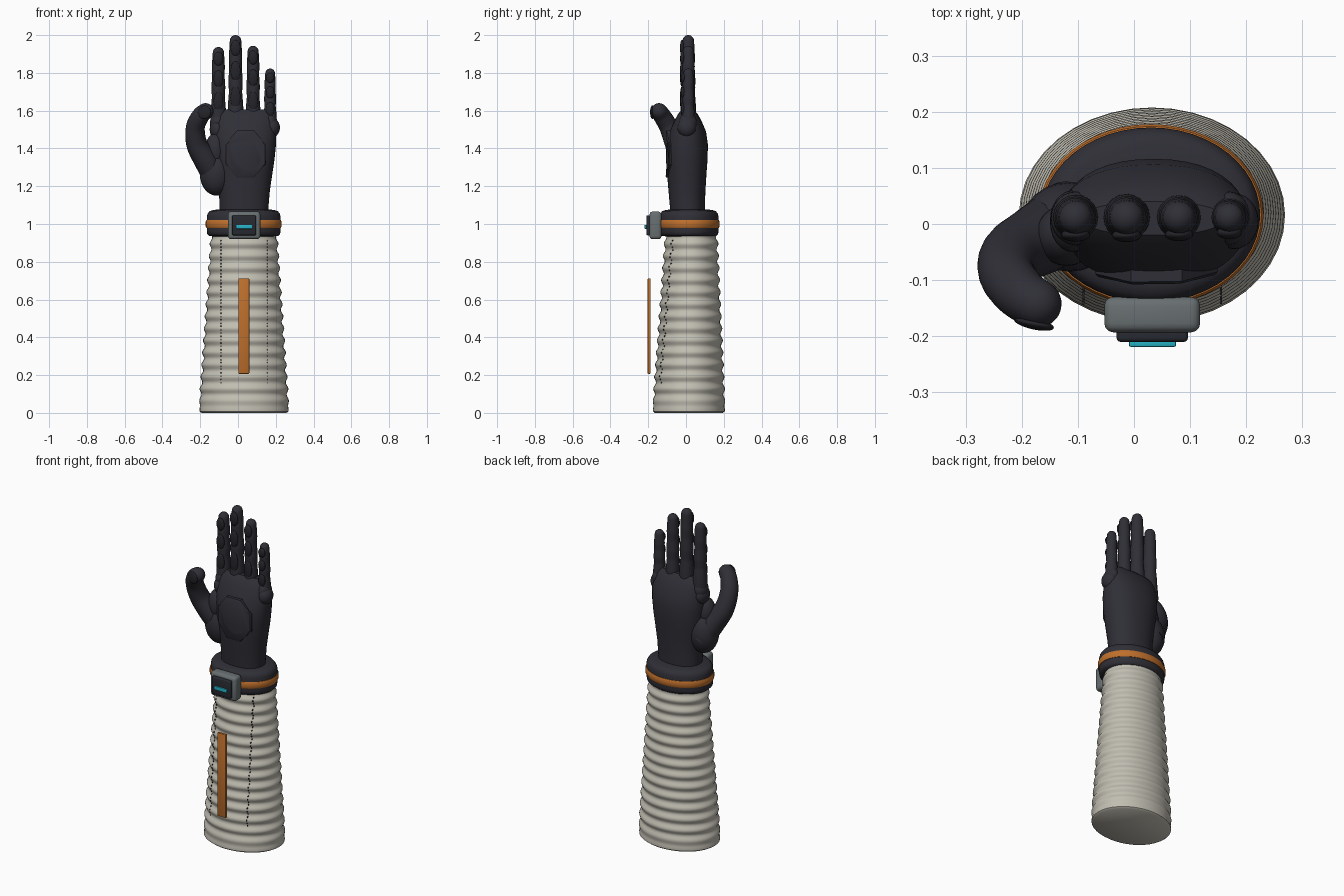
import bpy, bmesh, math
from mathutils import Vector, Matrix

if "Cube" in bpy.data.objects:
    bpy.data.objects.remove(bpy.data.objects["Cube"])


def material(name, rgb):
    m = bpy.data.materials.new(name)
    m.use_nodes = True
    m.diffuse_color = (*rgb, 1)
    node = m.node_tree.nodes["Principled BSDF"]
    node.inputs["Base Color"].default_value = (*rgb, 1)
    node.inputs["Roughness"].default_value = 0.7
    return m


FABRIC = material("sleeve fabric", (0.53, 0.51, 0.44))
GLOVE = material("glove charcoal", (0.028, 0.028, 0.037))
PAD = material("grip pad black", (0.018, 0.018, 0.023))
ORANGE = material("orange trim", (0.52, 0.16, 0.025))
GREY = material("device grey", (0.14, 0.16, 0.165))
SCREEN = material("screen black", (0.02, 0.023, 0.03))
CYAN = material("cyan light", (0.02, 0.45, 0.56))


def finish(bm, name, mat, angle=40):
    bmesh.ops.recalc_face_normals(bm, faces=bm.faces)
    me = bpy.data.meshes.new(name)
    bm.to_mesh(me)
    bm.free()
    ob = bpy.data.objects.new(name, me)
    bpy.context.collection.objects.link(ob)
    me.materials.append(mat)
    bpy.ops.object.select_all(action="DESELECT")
    bpy.context.view_layer.objects.active = ob
    ob.select_set(True)
    bpy.ops.object.shade_smooth_by_angle(angle=math.radians(angle))
    return ob


def skin(bm, rings):
    """Bridge successive vertex rings and cap both ends."""
    for a, b in zip(rings, rings[1:]):
        n = len(a)
        for i in range(n):
            j = (i + 1) % n
            bm.faces.new((a[i], a[j], b[j], b[i]))
    bm.faces.new(rings[0])
    bm.faces.new(rings[-1])


def loft(name, mat, sections, sides=32, power=1.0):
    """Horizontal elliptical sections: z, centre x, centre y, radius x, radius y."""
    def p(v):
        return math.copysign(abs(v) ** power, v)
    bm = bmesh.new()
    turns = [2 * math.pi * i / sides for i in range(sides)]
    rings = [[bm.verts.new((cx + rx * p(math.cos(t)), cy + ry * p(math.sin(t)), z))
              for t in turns] for z, cx, cy, rx, ry in sections]
    skin(bm, rings)
    return finish(bm, name, mat)


def tube(name, mat, points, radii, sides=20):
    """Tapered tube with domed ends, sampled along a smooth path."""
    pts = [Vector(p) for p in points]
    path = []
    for k in range(len(pts) - 1):
        a, b, c, d = pts[max(k - 1, 0)], pts[k], pts[k + 1], pts[min(k + 2, len(pts) - 1)]
        for s in range(6):
            t = s / 6
            q = 0.5 * (2 * b + (c - a) * t + (2 * a - 5 * b + 4 * c - d) * t ** 2
                       + (3 * b - a - 3 * c + d) * t ** 3)
            path.append((q, radii[k] + (radii[k + 1] - radii[k]) * t))
    path.append((pts[-1], radii[-1]))
    end = (pts[-1] - path[-2][0]).normalized()
    for s in range(1, 7):
        t = math.radians(14 * s)
        path.append((pts[-1] + end * radii[-1] * math.sin(t), radii[-1] * math.cos(t)))
    bm = bmesh.new()
    rings = []
    for i, (q, r) in enumerate(path):
        d = path[min(i + 1, len(path) - 1)][0] - path[max(i - 1, 0)][0]
        u = Vector((0, 1, 0)).cross(d).normalized()
        v = d.cross(u).normalized()
        rings.append([bm.verts.new(q + r * (u * math.cos(w) + v * math.sin(w)))
                      for w in (2 * math.pi * n / sides for n in range(sides))])
    skin(bm, rings)
    return finish(bm, name, mat)


def ball(name, mat, centre, size, tilt=None):
    bm = bmesh.new()
    bmesh.ops.create_uvsphere(bm, u_segments=24, v_segments=14, radius=1)
    m = Matrix.Translation(centre) @ (tilt or Matrix.Identity(4)) @ Matrix.Diagonal((*size, 1))
    bmesh.ops.transform(bm, matrix=m, verts=bm.verts)
    return finish(bm, name, mat)


def box(name, mat, low, high, bevel, segments=3):
    low, high = Vector(low), Vector(high)
    bm = bmesh.new()
    bmesh.ops.create_cube(bm, size=1)
    m = Matrix.Translation((low + high) / 2) @ Matrix.Diagonal((*(high - low), 1))
    bmesh.ops.transform(bm, matrix=m, verts=bm.verts)
    bmesh.ops.bevel(bm, geom=bm.edges[:], offset=bevel, segments=segments,
                    profile=0.5, affect="EDGES")
    return finish(bm, name, mat)


# Rippled sleeve
def sleeve_at(z):
    t = z / 0.96
    wave = 0.006 * math.cos(2 * math.pi * z / 0.064) * min(1, z / 0.1)
    return (0.032, 0.015 + 0.013 * t, 0.238 - 0.066 * t + wave, 0.192 - 0.057 * t + wave)


rows = [(0, 0.032, 0.015, 0.225, 0.18), (0.008, 0.032, 0.015, 0.236, 0.19)]
rows += [(z, *sleeve_at(z)) for z in (0.02 + 0.008 * i for i in range(118))]
loft("sleeve", FABRIC, rows, sides=40)

# Seam stitches
bm = bmesh.new()
for x in (-0.09, 0.155):
    for i in range(44):
        z = 0.16 + 0.0175 * i
        cx, cy, rx, ry = sleeve_at(z)
        y = cy - ry * math.sqrt(1 - ((x - cx) / rx) ** 2)
        bmesh.ops.create_cube(bm, size=1, matrix=Matrix.Translation((x, y, z))
                              @ Matrix.Diagonal((0.004, 0.006, 0.008, 1)))
finish(bm, "seam_stitches", PAD)

# Wrist cuff and trim ring
CUFF = (0.03, 0.016)
loft("cuff", GLOVE, [(z, *CUFF, 0.195 - d, 0.156 - d) for z, d in (
    (0.935, 0.03), (0.937, 0.012), (0.947, 0.002), (0.96, 0), (1.04, 0),
    (1.055, 0.004), (1.068, 0.014), (1.073, 0.03), (1.078, 0.06))], sides=48)
loft("cuff_trim", ORANGE, [(z, *CUFF, 0.195 + d, 0.156 + d) for z, d in (
    (0.978, -0.01), (0.98, 0.002), (0.988, 0.006), (1.012, 0.006),
    (1.02, 0.002), (1.022, -0.01))], sides=48)

# Wrist device
box("device_case", GREY, (-0.053, -0.193, 0.92), (0.118, -0.13, 1.066), 0.016)
box("device_screen", SCREEN, (-0.031, -0.21, 0.94), (0.096, -0.185, 1.046), 0.007)
box("screen_light", CYAN, (-0.009, -0.219, 0.974), (0.075, -0.205, 0.996), 0.003, 2)

# Forearm strip
box("forearm_strip", ORANGE, (0.002, -0.203, 0.207), (0.06, -0.187, 0.712), 0.004, 2)

# Palm
palm_rows = [
    (1.03, 0.032, 0.01, 0.128, 0.09), (1.1, 0.032, 0.007, 0.13, 0.093),
    (1.18, 0.034, 0.005, 0.135, 0.098), (1.26, 0.035, 0.004, 0.146, 0.104),
    (1.34, 0.035, 0.004, 0.158, 0.11), (1.42, 0.035, 0.006, 0.166, 0.11),
    (1.49, 0.035, 0.01, 0.168, 0.096), (1.55, 0.034, 0.01, 0.162, 0.07),
    (1.585, 0.034, 0.01, 0.148, 0.05), (1.605, 0.034, 0.01, 0.125, 0.03)]
loft("palm", GLOVE, palm_rows, sides=40, power=0.9)

# Octagonal palm patch hugging the palm front
bm = bmesh.new()
rings = []
for scale, y0 in ((1, -0.085), (1, -0.106), (0.95, -0.11)):
    rings.append([])
    for i in range(8):
        a = math.pi / 8 + i * math.pi / 4
        x, z = 0.04 + 0.118 * scale * math.cos(a), 1.37 + 0.135 * scale * math.sin(a)
        rings[-1].append(bm.verts.new((x, y0 + 1.6 * (x - 0.035) ** 2, z)))
skin(bm, rings)
finish(bm, "palm_patch", GLOVE)

# Fingers: name, x, tip height, radius
FINGERS = (("index", -0.104, 1.937, 0.037), ("middle", -0.013, 2.0, 0.038),
           ("ring", 0.08, 1.943, 0.036), ("little", 0.17, 1.823, 0.032))
for name, x, tip, r in FINGERS:
    base = 1.5
    length = tip - r * 0.8 - base
    steps = (0, 0.25, 0.42, 0.55, 0.7, 0.82, 1)
    widths = (1.15, 1.08, 0.92, 1.0, 0.88, 0.93, 0.8)
    tube(name + "_finger", GLOVE, [(x, 0.012, base + length * s) for s in steps],
         [r * w for w in widths])
    ball(name + "_knuckle", GLOVE, (x, 0.01, 1.535), (r * 1.2, 0.048, 0.055))
    for k, (s, h) in enumerate(((0.36, 0.13), (0.66, 0.11), (0.92, 0.09))):
        ball(f"{name}_pad_{k + 1}", PAD, (x, 0.012 - r * 0.85, base + length * s),
             (r * 0.7, 0.012, length * h))

# Side knuckle bumps
ball("outer_knuckle", GLOVE, (0.178, 0.005, 1.51), (0.044, 0.05, 0.052))
ball("inner_knuckle", GLOVE, (-0.11, 0.005, 1.5), (0.04, 0.055, 0.055))

# Thumb
ball("thumb_base", GLOVE, (-0.115, -0.005, 1.27), (0.088, 0.08, 0.12))
tube("thumb", GLOVE,
     [(-0.11, 0.01, 1.24), (-0.165, -0.025, 1.33), (-0.217, -0.055, 1.42),
      (-0.226, -0.09, 1.51), (-0.2, -0.125, 1.57), (-0.172, -0.142, 1.597)],
     [0.07, 0.065, 0.056, 0.05, 0.047, 0.043])
ball("thumb_web", GLOVE, (-0.12, -0.02, 1.39), (0.055, 0.055, 0.09))
ball("thumb_pad", PAD, (-0.178, -0.178, 1.592), (0.036, 0.01, 0.036),
     Matrix.Rotation(math.radians(-12), 4, "Z"))
